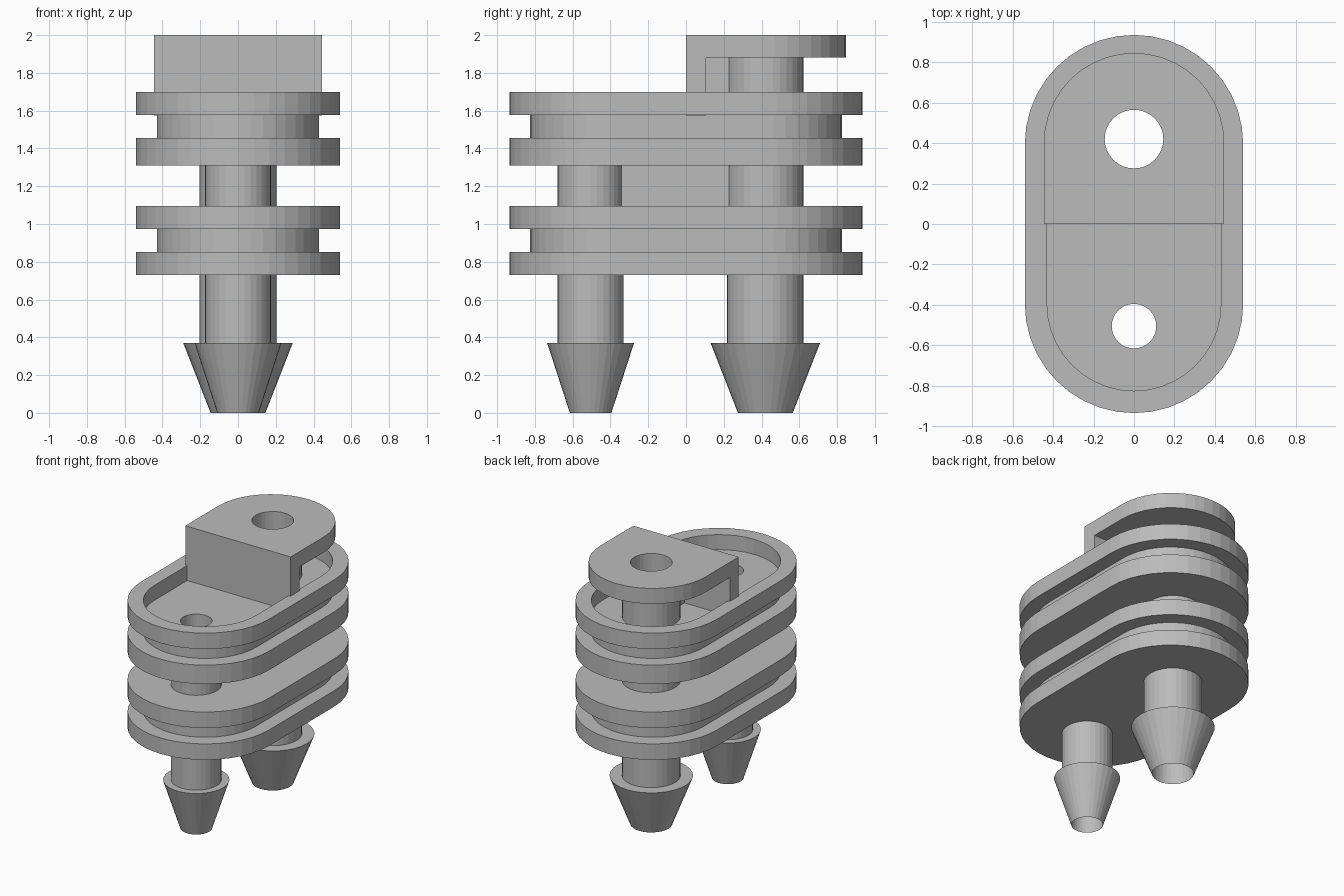
import bpy, bmesh
from math import pi, sin, cos

cube = bpy.data.objects.get("Cube")
if cube:
    bpy.data.objects.remove(cube)

grey = bpy.data.materials.new("plain_grey")
grey.use_nodes = True
grey.diffuse_color = (0.5, 0.5, 0.5, 1)
grey.node_tree.nodes["Principled BSDF"].inputs["Base Color"].default_value = (0.5, 0.5, 0.5, 1)

SEG = 32
CENTRE = 0.395                      # y of the rounded end centres
FRONT = dict(y=-0.505, hole=0.11, r=0.175, barb=0.23, top=1.57)
BACK = dict(y=0.42, hole=0.145, r=0.203, barb=0.29, top=1.99)


def finish(name, bm):
    bmesh.ops.recalc_face_normals(bm, faces=bm.faces)
    mesh = bpy.data.meshes.new(name)
    bm.to_mesh(mesh)
    bm.free()
    mesh.materials.append(grey)
    ob = bpy.data.objects.new(name, mesh)
    bpy.context.collection.objects.link(ob)
    return ob


def loft(name, outlines, capped=True):
    """Skin a sequence of equal-length outlines, capped or closed into a loop."""
    bm = bmesh.new()
    rings = [[bm.verts.new(p) for p in outline] for outline in outlines]
    pairs = list(zip(rings, rings[1:]))
    if capped:
        bm.faces.new(rings[0])
        bm.faces.new(rings[-1])
    else:
        pairs.append((rings[-1], rings[0]))
    n = len(rings[0])
    for a, b in pairs:
        for i in range(n):
            j = (i + 1) % n
            bm.faces.new((a[i], a[j], b[j], b[i]))
    return finish(name, bm)


def circle(r, z, y):
    return [(r * cos(2 * pi * i / SEG), y + r * sin(2 * pi * i / SEG), z) for i in range(SEG)]


def arc(r, z, y, start):
    n = 20
    return [(r * cos(start + pi * i / n), y + r * sin(start + pi * i / n), z) for i in range(n + 1)]


def stadium(r, z):
    return arc(r, z, CENTRE, 0) + arc(r, z, -CENTRE, pi)


def d_shape(r, z):
    return arc(r, z, 0.4, 0) + [(-r, 0, z), (r, 0, z)]


def box(name, half_x, y0, y1, z0, z1):
    def rect(z):
        return [(-half_x, y0, z), (half_x, y0, z), (half_x, y1, z), (-half_x, y1, z)]
    return loft(name, [rect(z0), rect(z1)])


def cut(ob, cutters):
    """Subtract the cutters, bake the result and discard the cutters."""
    for c in cutters:
        c.hide_render = True
        mod = ob.modifiers.new("cut", 'BOOLEAN')
        mod.operation, mod.solver, mod.object = 'DIFFERENCE', 'EXACT', c
    deps = bpy.context.evaluated_depsgraph_get()
    baked = bpy.data.meshes.new_from_object(ob.evaluated_get(deps))
    ob.modifiers.clear()
    ob.data = baked
    for c in cutters:
        bpy.data.objects.remove(c)


def bore(t):
    return loft("bore_cutter", [circle(t["hole"], z, t["y"]) for z in (-0.5, 2.5)])


# Two flanged bodies, each a stadium spool; the upper one has a recessed top
spool = [(0.54, 0), (0.54, 1), (0.43, 1), (0.43, 2), (0.54, 2), (0.54, 3)]


def body(name, levels, extra=()):
    sections = [(r, levels[k]) for r, k in spool] + list(extra)
    ob = loft(name, [stadium(r, z) for r, z in sections])
    cut(ob, [bore(FRONT), bore(BACK)])


body("lower_body", (0.73, 0.852, 0.974, 1.096))
body("upper_body", (1.31, 1.455, 1.578, 1.70), [(0.43, 1.70), (0.43, 1.585)])

# Hollow tubes with tapered barbs at the bottom
for name, t in (("front_barbed_tube", FRONT), ("back_barbed_tube", BACK)):
    profile = [(t["hole"], 0), (t["barb"], 0.37), (t["r"], 0.37),
               (t["r"], t["top"]), (t["hole"], t["top"])]
    loft(name, [circle(r, z, t["y"]) for r, z in profile], capped=False)

# Overhanging bracket: D-shaped block, hollowed behind its front wall
bracket = loft("top_bracket", [d_shape(0.446, z) for z in (1.575, 2.0)])
cut(bracket, [box("undercut", 0.7, 0.105, 1.2, 1.4, 1.882), bore(BACK)])

# Thin webs joining the tubes to each other and to the bracket wall
box("middle_web", 0.06, -0.37, 0.25, 1.09, 1.32)
box("bracket_web", 0.06, 0.1, 0.25, 1.575, 1.89)
